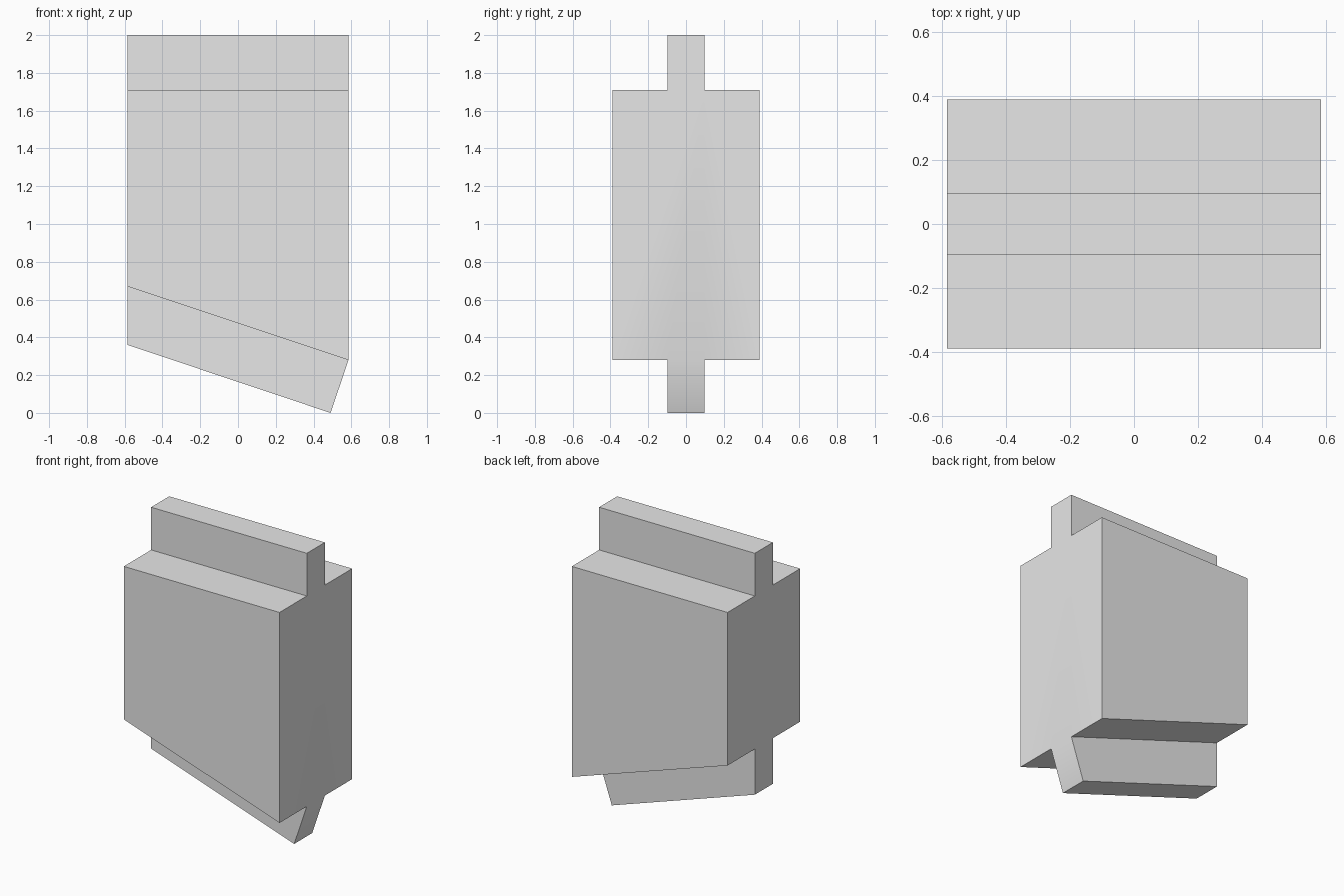
import bpy, bmesh, math

cube = bpy.data.objects.get("Cube")
if cube:
    bpy.data.objects.remove(cube, do_unlink=True)

# One plain grey material
grey = bpy.data.materials.new("light_grey")
grey.use_nodes = True
colour = (0.8, 0.8, 0.8, 1)
grey.diffuse_color = colour
grey.node_tree.nodes["Principled BSDF"].inputs["Base Color"].default_value = colour

# Half cross-section from top to bottom: y, then (x, z) at each end
TOP, SHOULDER, LOW_R, LOW_L = 2.0, 1.71, 0.67, 0.28
TONGUE, BODY, END = 0.097, 0.39, 0.585
half = [
    (TONGUE, (-END, TOP), (END, TOP)),
    (TONGUE, (-END, SHOULDER), (END, SHOULDER)),
    (BODY, (-END, SHOULDER), (END, SHOULDER)),
    (BODY, (-END, LOW_R), (END, LOW_L)),
    (TONGUE, (-END, LOW_R), (END, LOW_L)),
    (TONGUE, (-END, 0.36), (0.49, 0.0)),
]
outline = half + [(-y, a, b) for y, a, b in reversed(half)]

# Block with a tongue above and a slanted tongue below
bm = bmesh.new()
right = [bm.verts.new((a[0], y, a[1])) for y, a, b in outline]
left = [bm.verts.new((b[0], y, b[1])) for y, a, b in outline]
count = len(outline)
for i in range(count):
    j = (i + 1) % count
    bm.faces.new((right[i], right[j], left[j], left[i]))

# End caps, split where the lower tongue tilts inwards
n = len(half)
for ring in (right, left):
    bm.faces.new(ring[:n - 1] + ring[n + 1:])
    bm.faces.new(ring[n - 2:n + 2])
bmesh.ops.recalc_face_normals(bm, faces=bm.faces)

mesh = bpy.data.meshes.new("tongued_block")
bm.to_mesh(mesh)
bm.free()
mesh.materials.append(grey)
block = bpy.data.objects.new("tongued_block", mesh)
bpy.context.collection.objects.link(block)

# Soften only the shallow bend at the end
bpy.ops.object.select_all(action="DESELECT")
block.select_set(True)
bpy.context.view_layer.objects.active = block
bpy.ops.object.shade_smooth_by_angle(angle=math.radians(30))
